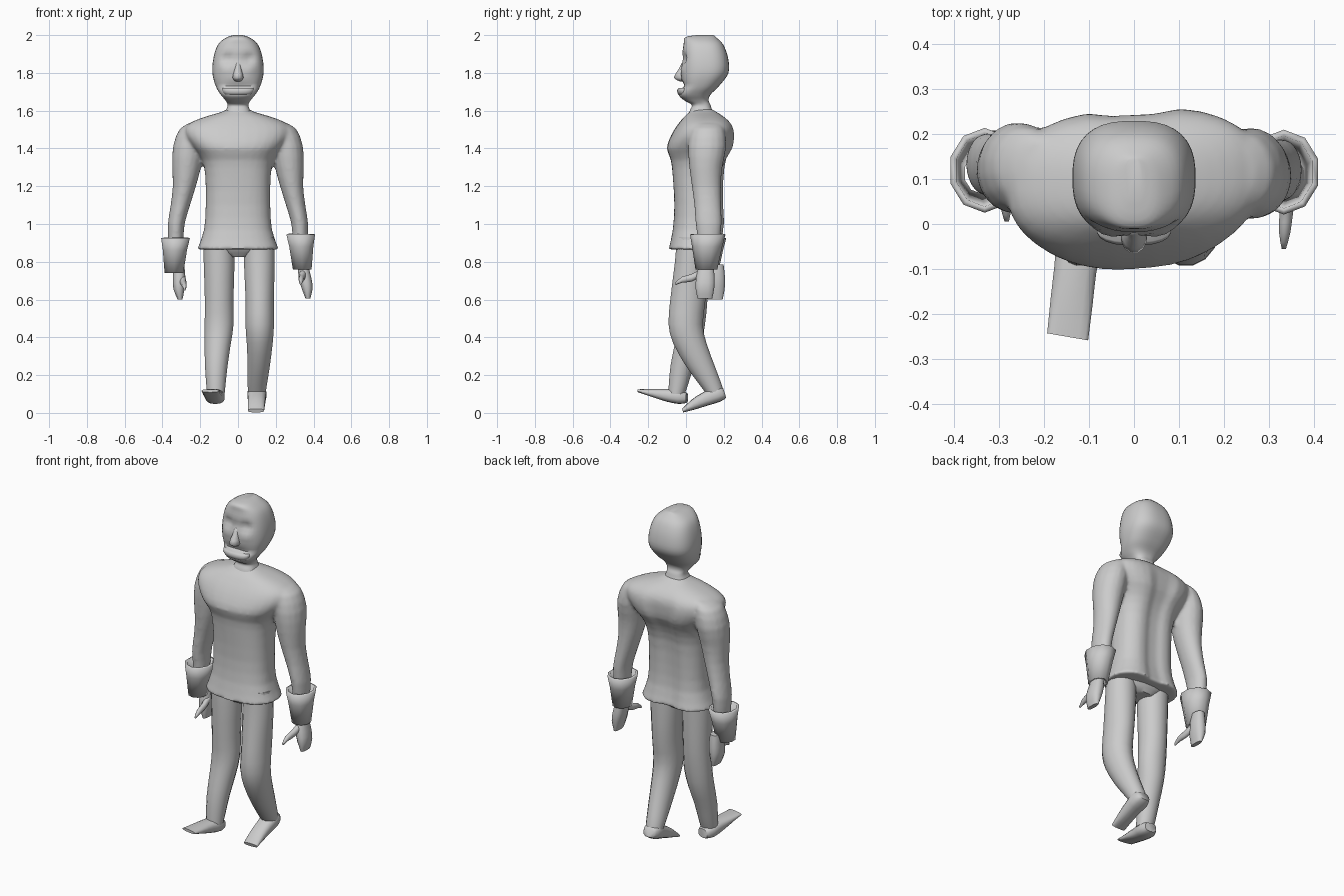
import bpy, math
from mathutils import Vector

def spline(a, b, c, d, t):
    return [0.5 * (2*q + (r-p)*t + (2*p-5*q+4*r-s)*t*t + (3*q-p-3*r+s)*t**3)
            for p, q, r, s in zip(a, b, c, d)]

def loft(name, secs, n=16, power=2.0, u=(1, 0, 0), v=(0, 1, 0), steps=2, cap=True, deform=None, wall=0, angle=40):
    """Skin of rings; each section is x, y, z, radius along u, radius along v."""
    u, v = Vector(u), Vector(v)
    rows, last = [], len(secs) - 1
    for i in range(last):
        four = [secs[min(max(i + k, 0), last)] for k in (-1, 0, 1, 2)]
        rows += [spline(*four, j / steps) for j in range(steps)]
    rows.append(secs[-1])
    sp = lambda w: math.copysign(abs(w) ** (2 / power), w)
    verts, faces = [], []
    for x, y, z, ru, rv in rows:
        for k in range(n):
            a = 2 * math.pi * (k + 0.5) / n
            p = Vector((x, y, z)) + u * ru * sp(math.cos(a)) + v * rv * sp(math.sin(a))
            verts.append(deform(p) if deform else p)
    for r in range(len(rows) - 1):
        for k in range(n):
            m = (k + 1) % n
            faces.append((r*n + k, r*n + m, r*n + n + m, r*n + n + k))
    if cap:
        faces.append(tuple(reversed(range(n))))
        faces.append(tuple(range((len(rows) - 1) * n, len(rows) * n)))
    if u.cross(v).dot(Vector(secs[-1][:3]) - Vector(secs[0][:3])) < 0:
        faces = [tuple(reversed(f)) for f in faces]
    me = bpy.data.meshes.new(name)
    me.from_pydata(verts, [], faces)
    me.update()
    for p in me.polygons:
        p.use_smooth = True
    me.set_sharp_from_angle(angle=math.radians(angle))
    ob = bpy.data.objects.new(name, me)
    bpy.context.collection.objects.link(ob)
    if wall:
        mod = ob.modifiers.new("wall", 'SOLIDIFY')
        mod.thickness, mod.offset = wall, -1
    return ob

bump = lambda d, w: math.exp(-(d / w) ** 2)

# Jacket body with a groove along the spine and slightly turned shoulders
def spine(p):
    if p.y > 0.1:
        p.y -= 0.03 * bump(p.x, 0.06) * min(1, max(0, (1.58 - p.z) * 8))
    p.y += .05 * p.x * min(1, max(0, (p.z - 1.2) * 5))
    return p

jacket = loft("jacket", [(0, .055, .865, .216, .147), (0, .055, .97, .18, .125), (0, .058, 1.1, .171, .12),
                (0, .06, 1.25, .173, .13), (0, .07, 1.34, .19, .15), (0, .075, 1.4, .232, .176),
                (0, .088, 1.46, .275, .17), (0, .098, 1.51, .28, .152), (0, .1, 1.545, .235, .128),
                (0, .095, 1.572, .16, .1), (0, .09, 1.592, .09, .072), (0, .085, 1.61, .055, .05)],
     n=32, power=2.5, deform=spine)

# Head and neck, with eye sockets, cheeks and mouth shaped into the face
def face(p):
    if p.y < 0.06:
        for s in (-1, 1):
            p.y += .024 * bump(p.x - s * .055, .032) * bump(p.z - 1.875, .025)
            p.y -= .008 * bump(p.x - s * .06, .03) * bump(p.z - 1.815, .025)
        p.y += .02 * bump(p.x, .09) * bump(p.z - 1.735, .013)
    return p

loft("head", [(0, .1, 2.0, .02, .045), (0, .078, 1.988, .06, .082), (0, .092, 1.95, .106, .105),
              (0, .1, 1.88, .13, .123), (0, .1, 1.8, .136, .125), (0, .075, 1.73, .118, .1),
              (0, .045, 1.685, .092, .085), (0, .055, 1.655, .067, .065), (0, .08, 1.63, .055, .05),
              (0, .08, 1.6, .065, .06), (0, .085, 1.55, .09, .08)],
     n=36, power=2.6, steps=4, deform=face)
loft("nose", [(0, -.01, 1.86, .012, .008), (0, -.02, 1.82, .018, .02), (0, -.026, 1.775, .03, .04),
              (0, -.012, 1.755, .014, .02)], n=12, angle=70)
loft("lower_lip", [(0, -.01, 1.72, .082, .03), (0, -.012, 1.705, .083, .036), (0, -.005, 1.685, .072, .036)],
     n=20, power=2.4, angle=70)

# Sleeves, flared cuffs, hands and thumbs; the two sides hang slightly differently
arm = [(.205, .115, 1.54, .035, .06), (.235, .115, 1.505, .073, .088), (.26, .112, 1.41, .085, .102),
       (.272, .105, 1.3, .077, .088), (.284, .108, 1.2, .062, .078), (.305, .115, 1.1, .052, .072),
       (.327, .12, 1.0, .045, .07), (.33, .12, .9, .04, .057), (.335, .11, .8, .032, .047)]
cuff = [(.332, .115, .945, .08, .094), (.335, .112, .88, .067, .08), (.34, .108, .76, .052, .058)]
hand = [(.342, .107, .79, .028, .038), (.354, .103, .72, .034, .05), (.366, .1, .66, .03, .051),
        (.37, .1, .605, .013, .04)]
thumb = [(.345, .075, .74, .018, .022), (.338, .03, .715, .016, .02), (.334, -.02, .705, .013, .016),
         (.332, -.055, .685, .005, .008)]
sleeves = []
for s, side in ((1, "left"), (-1, "right")):
    def place(secs, dx=0, dy=0, dz=0):
        if s > 0:
            return secs
        return [(-(x + dx), y + dy, z + dz, a, b) for x, y, z, a, b in secs]
    sleeves.append(loft(side + "_sleeve", place(arm, 0, .012), n=16))
    loft(side + "_cuff", place(cuff, -.001, .004, -.02), n=10, steps=1, cap=False, wall=.014, angle=60)
    loft(side + "_hand", place([(x - (.03 + (.79 - z) * .18) * (s < 0), y, z, a, b)
                                for x, y, z, a, b in hand], 0, .055, -.005), n=12, power=2.4, angle=60)
    loft(side + "_thumb", place(thumb, -.05, .06, -.03), n=10, v=(0, 0, 1), angle=60)

# Fuse sleeves into the jacket so the shoulders flow together
for ob in bpy.context.view_layer.objects:
    ob.select_set(ob is jacket or ob in sleeves)
with bpy.context.temp_override(active_object=jacket, object=jacket,
                               selected_objects=[jacket] + sleeves,
                               selected_editable_objects=[jacket] + sleeves):
    bpy.ops.object.join()
rm = jacket.modifiers.new("fuse", 'REMESH')
rm.mode, rm.voxel_size, rm.use_smooth_shade = 'VOXEL', .01, True
sm = jacket.modifiers.new("soften", 'SMOOTH')
sm.factor, sm.iterations = .5, 6

# Hips under the jacket
loft("hips", [(0, .04, .95, .16, .1), (0, .04, .88, .165, .095), (0, .045, .825, .06, .06)], n=16, power=2.5)

# Bent trailing leg and straight stepping leg
loft("left_leg", [(.113, .03, .93, .08, .08), (.113, .025, .8, .083, .085), (.115, .01, .6, .076, .095),
                  (.115, -.002, .47, .077, .092), (.115, .02, .37, .07, .09), (.11, .075, .25, .06, .078),
                  (.102, .13, .15, .052, .06), (.1, .155, .1, .047, .047)])
loft("right_leg", [(-.105, .035, .93, .08, .085), (-.1, .035, .8, .083, .085), (-.1, .035, .6, .077, .08),
                   (-.1, .03, .47, .078, .072), (-.108, .01, .36, .07, .072), (-.115, -.02, .25, .061, .063),
                   (-.117, -.04, .15, .052, .052), (-.117, -.05, .1, .047, .044)])
loft("left_foot", [(.1, .205, .105, .034, .026), (.1, .17, .1, .051, .042), (.1, .1, .073, .047, .037),
                   (.097, .04, .045, .046, .028), (.095, -.018, .012, .044, .01)],
     n=14, power=2.6, v=(0, -.3, .95), angle=60)
loft("right_foot", [(-.113, .005, .08, .034, .026), (-.12, -.035, .085, .051, .038),
                    (-.13, -.1, .093, .048, .034), (-.138, -.17, .104, .048, .023),
                    (-.147, -.25, .117, .047, .008)],
     n=14, power=2.6, u=(.985, -.17, 0), v=(0, 0, 1), angle=60)
